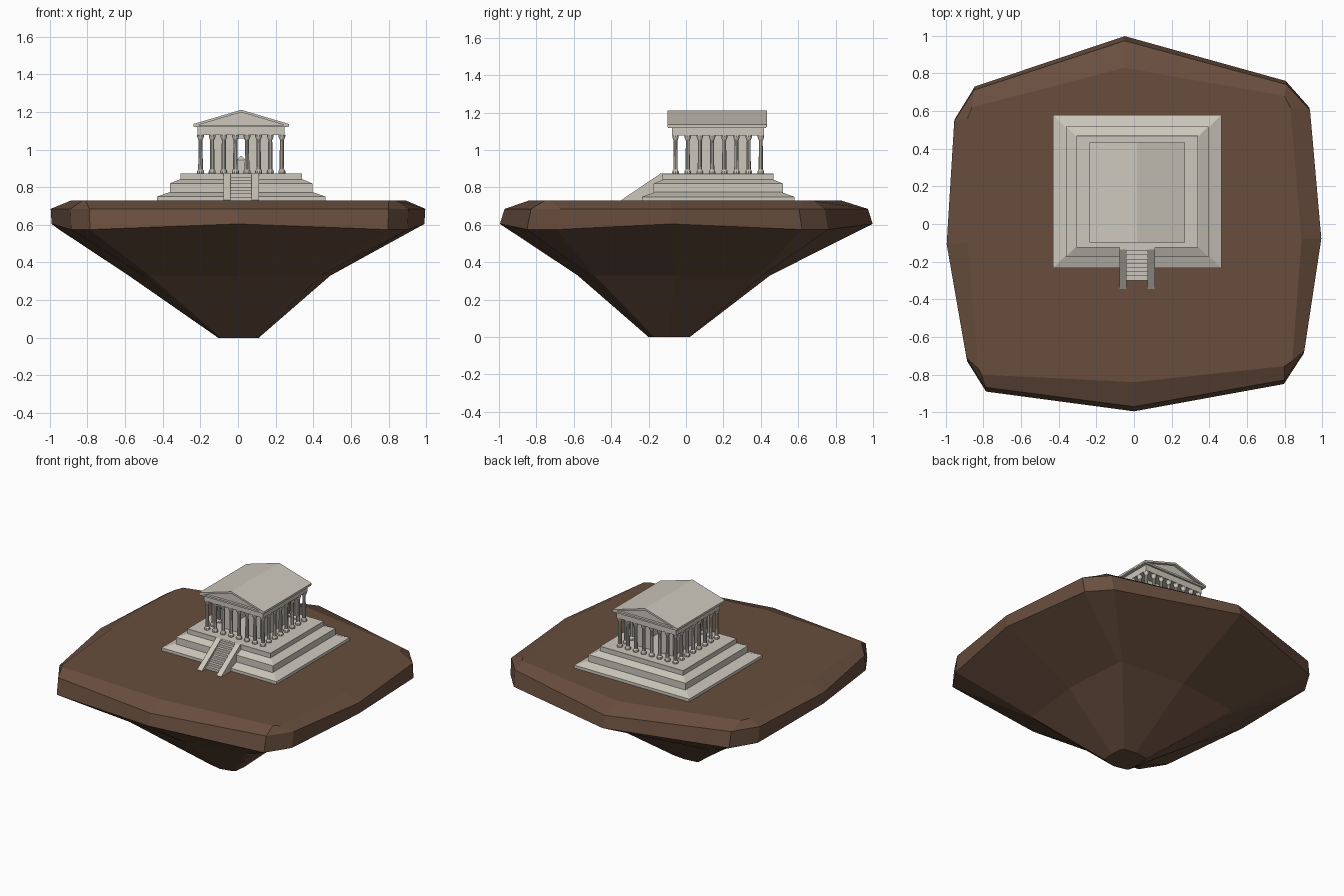
import bpy, bmesh, math
from mathutils import Vector

if "Cube" in bpy.data.objects:
    bpy.data.objects.remove(bpy.data.objects["Cube"])


def material(name, rgb):
    m = bpy.data.materials.new(name)
    m.diffuse_color = (*rgb, 1)
    m.use_nodes = True
    m.node_tree.nodes["Principled BSDF"].inputs["Base Color"].default_value = m.diffuse_color
    return m


ROCK = material("brown rock", (0.14, 0.076, 0.048))
STONE = material("pale stone", (0.61, 0.575, 0.505))
CX, CY = 0.017, 0.172          # temple centre
FLOOR, BEAM = 0.873, 1.077     # column foot and column top


def finish(name, bm, mat):
    bmesh.ops.recalc_face_normals(bm, faces=bm.faces)
    me = bpy.data.meshes.new(name)
    bm.to_mesh(me)
    bm.free()
    me.materials.append(mat)
    ob = bpy.data.objects.new(name, me)
    bpy.context.collection.objects.link(ob)
    return ob


def loft(name, rings, mat):
    """Skin a stack of equal-length point rings and cap both ends."""
    bm = bmesh.new()
    vs = [[bm.verts.new(p) for p in r] for r in rings]
    n = len(rings[0])
    for a, b in zip(vs, vs[1:]):
        for i in range(n):
            j = (i + 1) % n
            bm.faces.new((a[i], a[j], b[j], b[i]))
    bm.faces.new(vs[0])
    bm.faces.new(vs[-1])
    return finish(name, bm, mat)


def rect(cx, cy, hx, hy, z):
    return [(cx - hx, cy - hy, z), (cx + hx, cy - hy, z),
            (cx + hx, cy + hy, z), (cx - hx, cy + hy, z)]


def box(name, cx, cy, hx, hy, z0, z1, mat=STONE):
    return loft(name, [rect(cx, cy, hx, hy, z0), rect(cx, cy, hx, hy, z1)], mat)


def prism_y(name, profile, y0, y1):
    """Extrude an x-z profile along y."""
    return loft(name, [[(x, y, z) for x, z in profile] for y in (y0, y1)], STONE)


def prism_x(name, profile, x0, x1):
    """Extrude a y-z profile along x."""
    return loft(name, [[(x, y, z) for y, z in profile] for x in (x0, x1)], STONE)


# Floating island: rings from the small foot to the flat top
rim = [(-.05, .998), (.81, .76), (.935, .62), (.995, -.08), (.905, -.69), (.80, -.85),
       (0, -.995), (-.79, -.89), (-.89, -.73), (-.995, -.11), (-.955, .56), (-.85, .73)]
top = [(-.05, .83), (.80, .68), (.83, .62), (.89, -.08), (.84, -.73), (.80, -.755),
       (0, -.84), (-.81, -.80), (-.825, -.77), (-.885, -.1), (-.885, .56), (-.86, .62)]
mid = [(-.03, .45), (.44, .41), (.46, .39), (.49, -.06), (.44, -.49), (.41, -.51),
       (0, -.58), (-.47, -.53), (-.50, -.50), (-.58, -.08), (-.51, .36), (-.48, .39)]
foot = [(0, .02), (.09, .01), (.10, 0), (.11, -.09), (.10, -.17), (.09, -.18),
        (0, -.20), (-.09, -.18), (-.1, -.17), (-.105, -.09), (-.1, 0), (-.09, .01)]
corner = (1, 2, 4, 5, 7, 8, 10, 11)
loft("island", [
    [(x, y, 0) for x, y in foot],
    [(x, y, .33) for x, y in mid],
    [(x * .995, y, .575 if i in corner else .605) for i, (x, y) in enumerate(rim)],
    [(x, y * .975, .685) for x, y in rim],
    [(x, y, .73) for x, y in top]], ROCK)

# Three plinth tiers, the lower two with sloping treads
for i, (hx, hy, z0, z1, inset, z2) in enumerate([
        (.447, .407, .72, .75, .070, .775),
        (.378, .347, .76, .82, .053, .842),
        (.323, .297, .83, FLOOR, .001, FLOOR + .001)]):
    loft(f"plinth_tier_{i + 1}", [rect(CX, CY, hx, hy, z0), rect(CX, CY, hx, hy, z1),
                                  rect(CX, CY, hx - inset, hy - inset, z2)], STONE)

# Staircase: stepped profile between two sloping side walls
steps, y0, y1 = 8, -.30, -.12
prof = [(y0, .725)]
for k in range(steps):
    y = y0 + (y1 - y0) * k / steps
    yn = y0 + (y1 - y0) * (k + 1) / steps
    z = .73 + (FLOOR - .73) * (k + 1) / steps
    prof += [(y, z), (yn, z)]
prof.append((y1, .725))
prism_x("stairs", prof, CX - .056, CX + .056)
rail = [(-.345, .725), (-.345, .733), (-.135, .875), (-.115, .875), (-.115, .725)]
for s in (-1, 1):
    prism_x("stair_wall", rail, CX + s * .056, CX + s * .094)

# Columns: one turned profile, repeated round the edge
SIDES, N = 10, 8
shape = [(.018, FLOOR), (.019, FLOOR + .008), (.017, FLOOR + .016), (.0125, FLOOR + .022),
         (.0105, BEAM - .026), (.013, BEAM - .022), (.018, BEAM - .008), (.018, BEAM + .001)]
col = loft("column", [[(r * math.cos(a), r * math.sin(a), z)
                       for a in (2 * math.pi * k / SIDES for k in range(SIDES))]
                      for r, z in shape], STONE)
HX, HY = .216, .228
spots = [(i, j) for i in range(N) for j in range(N) if i in (0, N - 1) or j in (0, N - 1)]
for n, (i, j) in enumerate(spots):
    c = col if n == 0 else col.copy()
    if n:
        bpy.context.collection.objects.link(c)
    c.location = (CX - HX + 2 * HX * i / (N - 1), CY - HY + 2 * HY * j / (N - 1), 0)

# Inner chamber with arched openings front and back
W, D, T = .145, .155, .015
R, SPRING = .03, 1.03
arch = [(CX + R * math.cos(a), SPRING + R * math.sin(a))
        for a in (math.pi * k / 8 for k in range(9))]
wall = ([(CX + W, FLOOR), (CX + W, BEAM), (CX - W, BEAM), (CX - W, FLOOR), (CX - R, FLOOR)]
        + arch[::-1] + [(CX + R, FLOOR)])
for s, nm in ((-1, "front"), (1, "back")):
    prism_y(f"chamber_{nm}_wall", wall, CY + s * D, CY + s * (D - T))
    box("chamber_side_wall", CX + s * (W - T / 2), CY, T / 2, D - T, FLOOR, BEAM)

# Small altar inside the chamber
loft("altar", [rect(CX, CY, .024, .024, FLOOR), rect(CX, CY, .024, .024, .945),
               rect(CX, CY, .003, .003, .965)], STONE)

# Beam, cornice, pediment and gabled roof
box("beam", CX, CY - .001, .231, .245, BEAM, 1.121)
box("cornice", CX, CY - .005, .25, .262, 1.119, 1.131)
prism_y("pediment", [(CX - .235, 1.13), (CX + .235, 1.13), (CX, 1.2)], CY - .25, CY + .24)
E, AP, EZ, TH = .253, 1.211, 1.136, .013
prism_y("roof", [(CX - E, EZ - TH), (CX - E, EZ), (CX, AP), (CX + E, EZ), (CX + E, EZ - TH),
                 (CX, AP - TH)], CY - .27, CY + .26)
